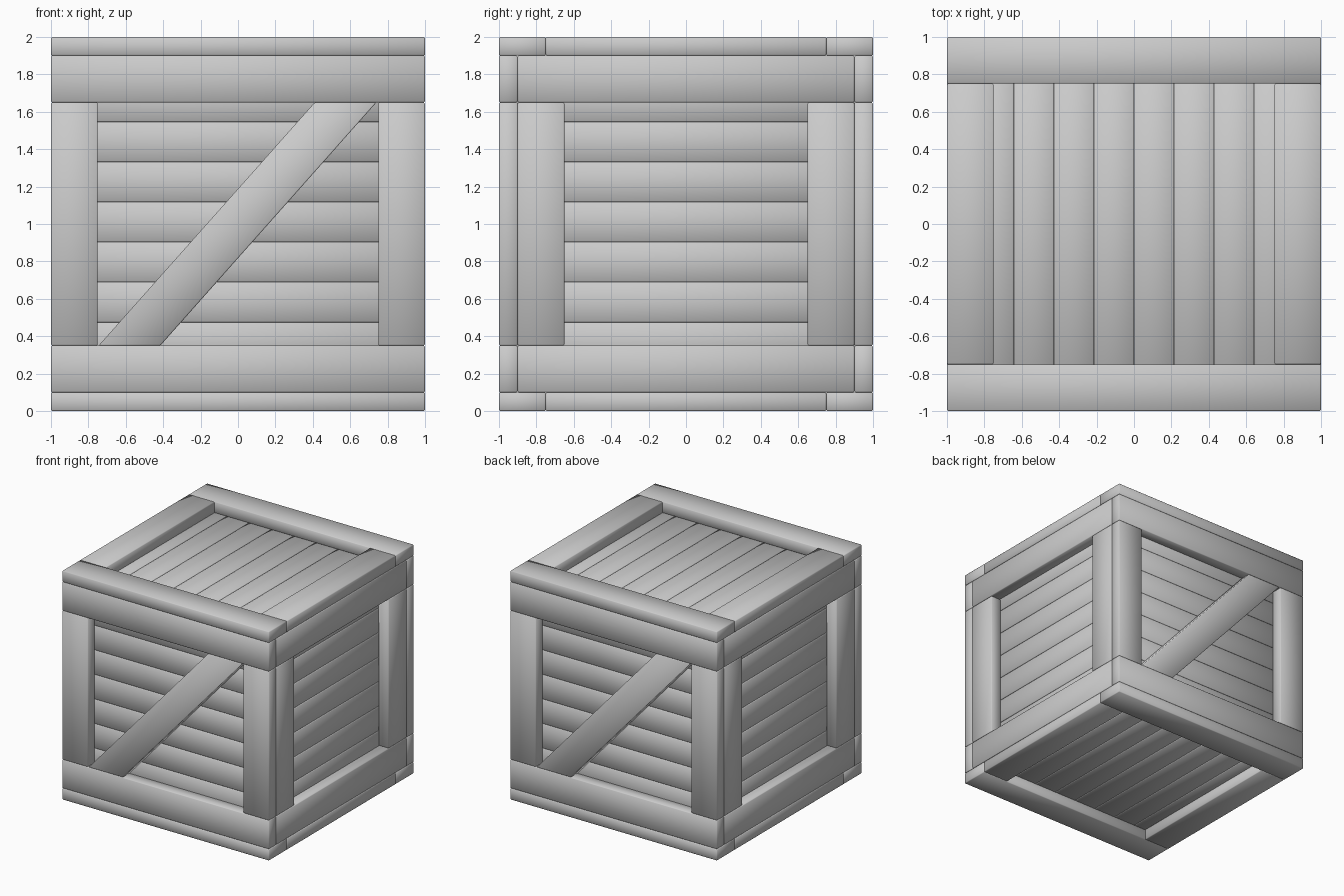
import bpy, bmesh
from mathutils import Matrix, Vector

if "Cube" in bpy.data.objects:
    bpy.data.objects.remove(bpy.data.objects["Cube"])

BEVEL = 0.006
W, T = 0.25, 0.1          # frame board width and thickness
PITCH = 1.5 / 7           # plank width


def finish(name, bm):
    bmesh.ops.recalc_face_normals(bm, faces=bm.faces)
    for f in bm.faces:
        f.smooth = True
    me = bpy.data.meshes.new(name)
    bm.to_mesh(me)
    bm.free()
    ob = bpy.data.objects.new(name, me)
    bpy.context.collection.objects.link(ob)
    mod = ob.modifiers.new("soft_edges", 'BEVEL')
    mod.width = BEVEL
    mod.segments = 1
    mod.limit_method = 'ANGLE'
    return ob


def board(name, lo, hi, mat=Matrix()):
    """Box between two corners, moved by mat."""
    lo, hi = Vector(lo), Vector(hi)
    bm = bmesh.new()
    bmesh.ops.create_cube(bm, size=1)
    size = hi - lo
    for v in bm.verts:
        v.co = Vector(a * b for a, b in zip(v.co, size)) + (lo + hi) / 2
    bm.transform(mat)
    return finish(name, bm)


def prism(name, outline, y0, y1, mat):
    """Outline in x, z extruded along y."""
    bm = bmesh.new()
    face = bm.faces.new([bm.verts.new((x, y0, z)) for x, z in outline])
    out = bmesh.ops.extrude_face_region(bm, geom=[face])
    for v in out["geom"]:
        if isinstance(v, bmesh.types.BMVert):
            v.co.y = y1
    bm.transform(mat)
    return finish(name, bm)


def wall(side, half, turn, braced):
    """One upright side, made facing -y and turned into place."""
    mat = Matrix.Rotation(turn, 4, 'Z')
    # rails and stiles
    for label, z in (("bottom", 0.1), ("top", 1.65)):
        board(f"{side}_{label}_rail", (-half, -1, z), (half, -1 + T, z + W), mat)
    for label, x in (("left", -half), ("right", half - W)):
        board(f"{side}_{label}_stile", (x, -1, 0.35), (x + W, -1 + T, 1.65), mat)
    # planks
    for i in range(7):
        z = 0.26 + i * PITCH
        board(f"{side}_plank_{i + 1}", (-0.85, -0.9, z), (0.85, -0.85, z + PITCH), mat)
    # diagonal brace
    if braced:
        prism(f"{side}_brace", [(-0.745, 0.35), (-0.415, 0.35), (0.74, 1.65), (0.41, 1.65)],
              -1, -0.9, mat)


def lid(side, z_out, z_in, z_under):
    """Top or bottom frame with planks running front to back."""
    for label, s in (("front", -1), ("back", 1)):
        y0, y1 = sorted((s, s * (1 - W)))
        board(f"{side}_{label}_rail", (-1, y0, min(z_out, z_in)), (1, y1, max(z_out, z_in)))
    for label, s in (("left", -1), ("right", 1)):
        x0, x1 = sorted((s, s * (1 - W)))
        board(f"{side}_{label}_rail", (x0, -1 + W, min(z_out, z_in)), (x1, 1 - W, max(z_out, z_in)))
    for i in range(8):
        x = (i - 4) * PITCH
        board(f"{side}_plank_{i + 1}", (x, -0.85, min(z_in, z_under)),
              (x + PITCH, 0.85, max(z_in, z_under)))


QUARTER = 1.5707963267948966
wall("front", 1.0, 0, True)
wall("right", 0.9, QUARTER, False)
wall("back", 1.0, 2 * QUARTER, True)
wall("left", 0.9, 3 * QUARTER, False)
lid("lid", 2.0, 1.9, 1.85)
lid("base", 0.0, 0.1, 0.15)
